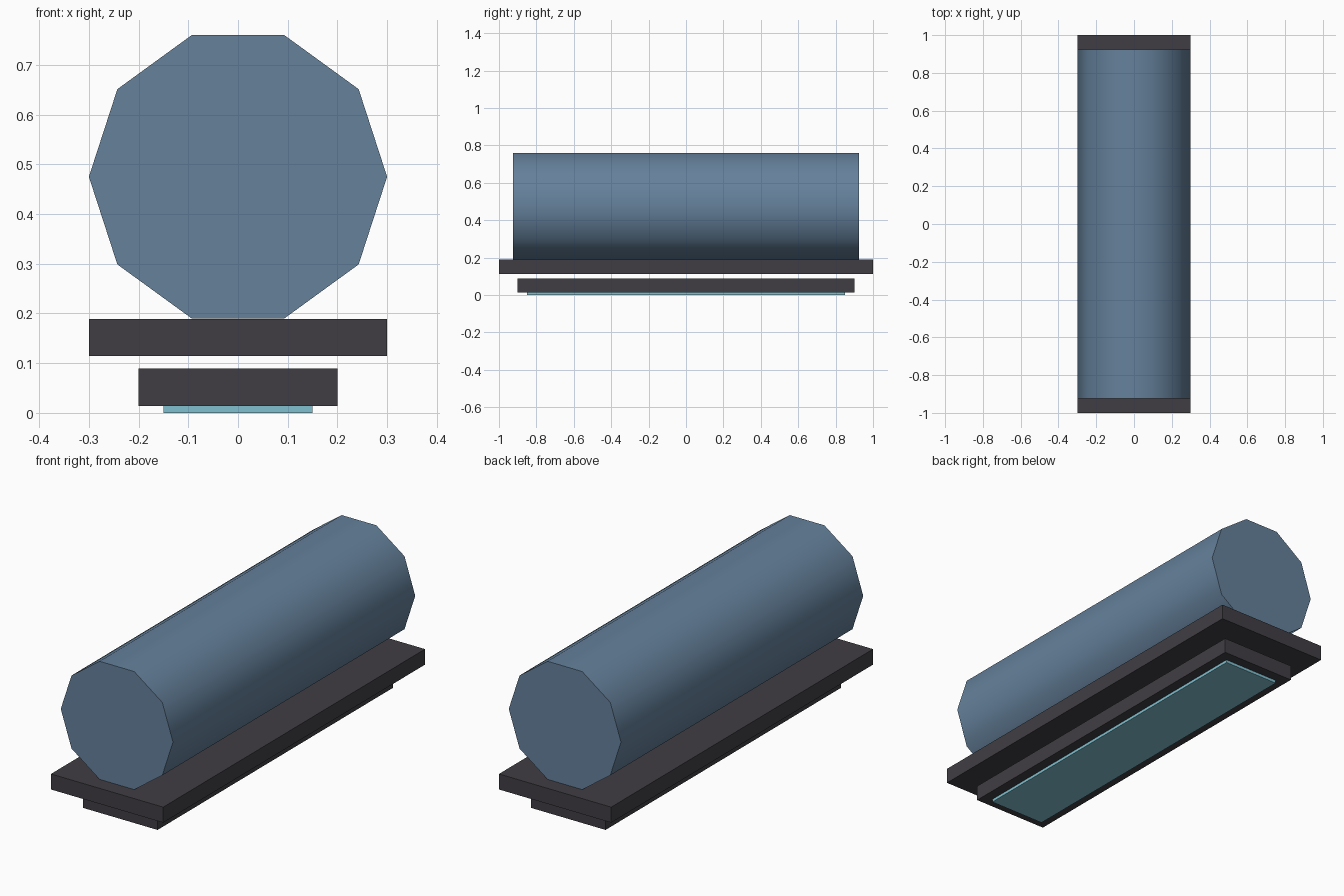
import bpy
import bmesh
from math import cos, sin, pi, radians

cube = bpy.data.objects.get("Cube")
if cube:
    bpy.data.objects.remove(cube, do_unlink=True)


def make_material(name, rgb):
    mat = bpy.data.materials.new(name)
    mat.use_nodes = True
    mat.diffuse_color = (*rgb, 1)
    mat.node_tree.nodes["Principled BSDF"].inputs["Base Color"].default_value = (*rgb, 1)
    return mat


def extrude_along_y(name, outline, half_length, mat):
    """Closed prism from an (x, z) outline, centred on y = 0."""
    bm = bmesh.new()
    base = bm.faces.new([bm.verts.new((x, -half_length, z)) for x, z in outline])
    result = bmesh.ops.extrude_face_region(bm, geom=[base], use_keep_orig=True)
    moved = [v for v in result["geom"] if isinstance(v, bmesh.types.BMVert)]
    bmesh.ops.translate(bm, verts=moved, vec=(0, 2 * half_length, 0))
    bmesh.ops.recalc_face_normals(bm, faces=bm.faces)
    mesh = bpy.data.meshes.new(name)
    bm.to_mesh(mesh)
    bm.free()
    mesh.materials.append(mat)
    obj = bpy.data.objects.new(name, mesh)
    bpy.context.collection.objects.link(obj)
    return obj


def slab(name, half_width, half_length, bottom, top, mat):
    outline = [(-half_width, bottom), (half_width, bottom),
               (half_width, top), (-half_width, top)]
    return extrude_along_y(name, outline, half_length, mat)


blue = make_material("steel blue", (0.13, 0.22, 0.33))
dark = make_material("dark grey", (0.052, 0.048, 0.056))
cyan = make_material("pale cyan", (0.22, 0.53, 0.63))

# Ten-sided barrel, smooth along its length with sharp end caps
sides, radius, axis_height = 10, 0.3, 0.475
ring = [(radius * cos(2 * pi * i / sides), axis_height + radius * sin(2 * pi * i / sides))
        for i in range(sides)]
barrel = extrude_along_y("barrel", ring, 0.925, blue)
bpy.ops.object.select_all(action="DESELECT")
barrel.select_set(True)
bpy.context.view_layer.objects.active = barrel
bpy.ops.object.shade_smooth_by_angle(angle=radians(45))

# Stacked plates below, with a thin light panel underneath
slab("mounting_plate", 0.3, 1.0, 0.114, 0.189, dark)
slab("lower_plate", 0.2, 0.9, 0.014, 0.089, dark)
slab("light_panel", 0.15, 0.85, 0.0, 0.0145, cyan)
